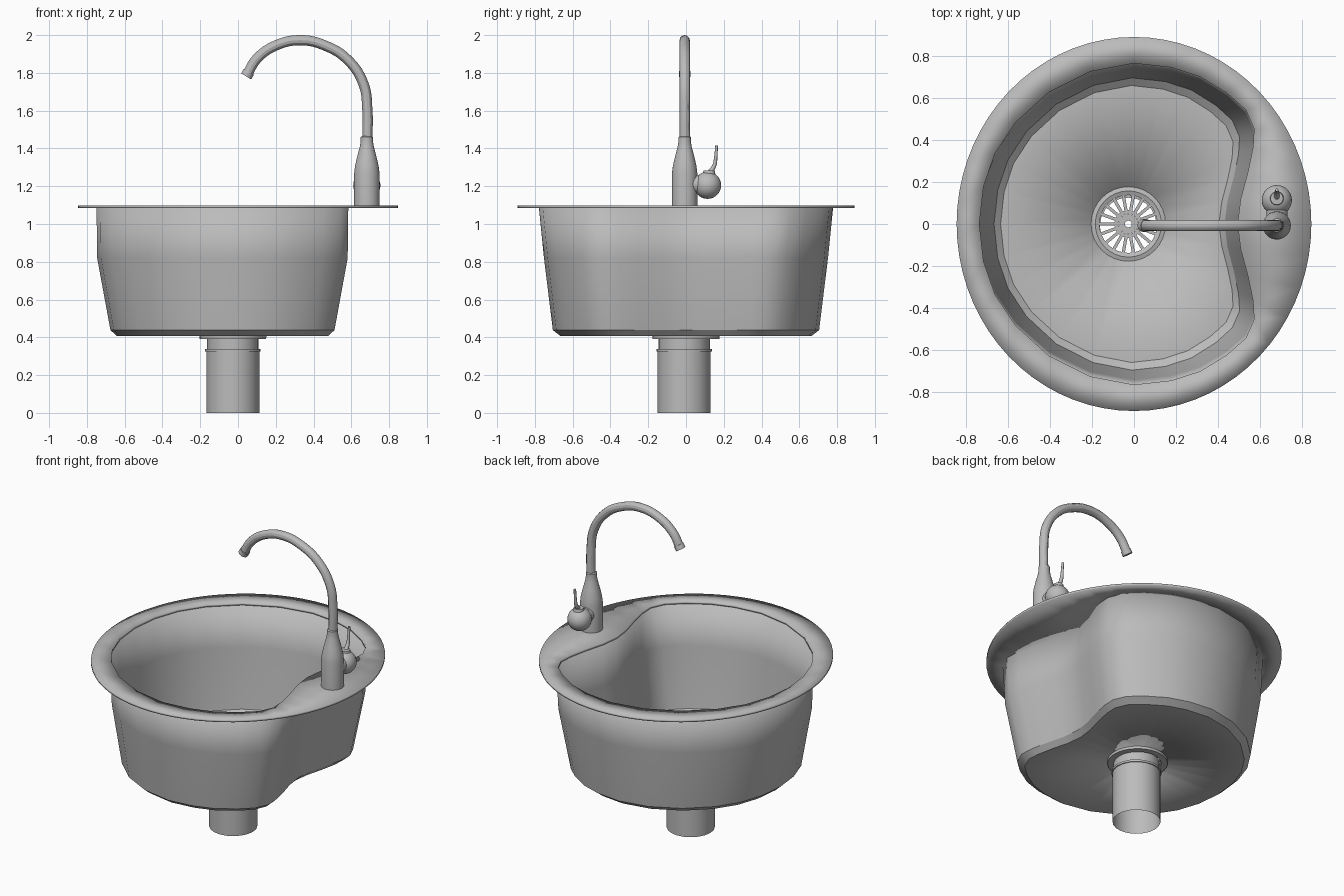
import bpy
import bmesh
from math import cos, sin, pi, radians
from mathutils import Matrix, Vector

if "Cube" in bpy.data.objects:
    bpy.data.objects.remove(bpy.data.objects["Cube"])

STEEL = (0.5, 0.5, 0.5, 1)
steel = bpy.data.materials.new("brushed_steel")
steel.use_nodes = True
steel.diffuse_color = STEEL
steel.node_tree.nodes["Principled BSDF"].inputs["Base Color"].default_value = STEEL


def finish(obj, angle=30):
    if not obj.data.materials:
        obj.data.materials.append(steel)
    bpy.ops.object.select_all(action="DESELECT")
    obj.select_set(True)
    bpy.context.view_layer.objects.active = obj
    if obj.type == "CURVE":
        bpy.ops.object.convert(target="MESH")
        obj = bpy.context.object
    bpy.ops.object.shade_smooth_by_angle(angle=radians(angle))
    return obj


def from_bmesh(name, bm, thickness=0, angle=30):
    bmesh.ops.recalc_face_normals(bm, faces=bm.faces)
    mesh = bpy.data.meshes.new(name)
    bm.to_mesh(mesh)
    bm.free()
    obj = bpy.data.objects.new(name, mesh)
    bpy.context.collection.objects.link(obj)
    if thickness:
        mod = obj.modifiers.new("sheet", "SOLIDIFY")
        mod.thickness = thickness
        mod.offset = 0
    return finish(obj, angle)


def add_loop(bm, points):
    verts = [bm.verts.new(p) for p in points]
    edges = [bm.edges.new((v, verts[i - 1])) for i, v in enumerate(verts)]
    return verts, edges


def bridge(bm, a, b):
    for i in range(len(a)):
        bm.faces.new((a[i - 1], a[i], b[i], b[i - 1]))


def ellipse(rx, ry, z, n, cx=0, cy=0):
    return [(cx + rx * cos(2 * pi * i / n), cy + ry * sin(2 * pi * i / n), z)
            for i in range(n)]


def lathe(name, profile, centre, n=32, axis="Z", closed=False):
    """Revolve (radius, height) pairs; zero radius makes a tip."""
    bm = bmesh.new()
    rings = [[bm.verts.new(p) for p in ellipse(max(r, 1e-4), max(r, 1e-4), z, n)]
             for r, z in profile]
    for a, b in zip(rings, rings[1:]):
        bridge(bm, a, b)
    if closed:
        bridge(bm, rings[-1], rings[0])
    if axis == "Y":
        bm.transform(Matrix.Rotation(-pi / 2, 4, "X"))
    bm.transform(Matrix.Translation(centre))
    return from_bmesh(name, bm)


def tube(name, points, depth, radii=None):
    curve = bpy.data.curves.new(name, "CURVE")
    curve.dimensions = "3D"
    curve.bevel_depth = depth
    curve.bevel_resolution = 4
    curve.resolution_u = 6
    curve.use_fill_caps = True
    spline = curve.splines.new("BEZIER")
    spline.bezier_points.add(len(points) - 1)
    for i, (bp, co) in enumerate(zip(spline.bezier_points, points)):
        bp.co = co
        bp.handle_left_type = bp.handle_right_type = "AUTO"
        bp.radius = radii[i] if radii else 1
    obj = bpy.data.objects.new(name, curve)
    bpy.context.collection.objects.link(obj)
    return finish(obj)


# Kidney outline of the bowl: back half, mirrored to the front
HALF = [(-.745, 0), (-.725, .18), (-.67, .34), (-.57, .49), (-.41, .635),
        (-.21, .735), (0, .775), (.18, .755), (.32, .71), (.45, .63),
        (.54, .55), (.58, .46), (.575, .37), (.55, .25), (.515, .12), (.5, 0)]
OUTLINE = HALF + [(x, -y) for x, y in HALF[-2:0:-1]]
MID_X = -0.08
DRAIN_X = -0.027


def bowl_ring(sx, sy, z):
    return [(MID_X + (x - MID_X) * sx, y * sy, z) for x, y in OUTLINE]


# Bowl: tapered wall, chamfered foot, floor with a drain hole
bm = bmesh.new()
rings = [add_loop(bm, bowl_ring(*r)) for r in
         [(1, 1, 1.09), (.995, .965, .82), (.89, .905, .44), (.84, .855, .41)]]
for a, b in zip(rings, rings[1:]):
    bridge(bm, a[0], b[0])
hole = add_loop(bm, ellipse(.15, .15, .41, 32, DRAIN_X))
bmesh.ops.triangle_fill(bm, edges=rings[-1][1] + hole[1], use_beauty=True)
from_bmesh("bowl", bm, 0.008)

# Flat oval rim around the opening
bm = bmesh.new()
outer = add_loop(bm, ellipse(.847, .893, 1.091, 72))
inner = add_loop(bm, bowl_ring(.99, .99, 1.091))
bmesh.ops.triangle_fill(bm, edges=outer[1] + inner[1], use_beauty=True)
from_bmesh("rim", bm, 0.014)

# Drain flange, strainer and open pipe
lathe("drain_flange", [(.176, .39), (.178, .418), (.158, .424), (.138, .416), (.138, .39)],
      (DRAIN_X, 0, 0), closed=True)
lathe("strainer_ring", [(.05, .406), (.066, .406), (.066, .414), (.05, .414)],
      (DRAIN_X, 0, 0), closed=True)

bm = bmesh.new()
SPOKES = 18
for i in range(SPOKES):
    place = (Matrix.Translation((DRAIN_X, 0, .41))
             @ Matrix.Rotation(2 * pi * i / SPOKES, 4, "Z")
             @ Matrix.Translation((.08, 0, 0))
             @ Matrix.Diagonal((.128, .015, .008, 1)))
    bmesh.ops.create_cube(bm, size=1, matrix=place)
from_bmesh("strainer_spokes", bm)

PIPE = (DRAIN_X, -.01, 0)
lathe("drain_pipe", [(.141, 0), (.141, .325), (.147, .325), (.147, .338),
                     (.136, .338), (.136, .4)], PIPE, 20)

# Tap body with tapered shoulder and collar
TAP = Vector((.682, -.007, 0))
lathe("tap_body", [(0, 1.09), (.067, 1.09), (.067, 1.27), (.062, 1.31), (.05, 1.36),
                   (.037, 1.41), (.033, 1.435), (.033, 1.46), (.026, 1.465), (0, 1.465)], TAP)

# Swan-neck spout and its nozzle
PATH = [(.685, 1.45), (.685, 1.6), (.665, 1.74), (.58, 1.87), (.46, 1.945),
        (.33, 1.973), (.2, 1.945), (.1, 1.875), (.045, 1.785)]
neck = [Vector((x, TAP.y, z)) for x, z in PATH]
tube("spout", neck, .027)
direction = (neck[-1] - neck[-2]).normalized()
tube("nozzle", [neck[-1] - direction * .025, neck[-1] + direction * .004], .031)

# Side handle: arm, ball and thin lever
lathe("handle_arm", [(0, .03), (.05, .03), (.05, .12), (0, .12)],
      (TAP.x, 0, 1.21), axis="Y")
BALL_R = .072
lathe("handle_ball", [(BALL_R * sin(pi * i / 14), -BALL_R * cos(pi * i / 14))
                      for i in range(15)], (TAP.x, .114, 1.205), 28, axis="Y")
lathe("lever_collar", [(0, 1.25), (.036, 1.25), (.03, 1.282), (0, 1.284)],
      (TAP.x, .122, 0), 20)
tube("lever", [(TAP.x, .125, 1.27), (TAP.x, .15, 1.31), (TAP.x, .158, 1.36),
               (TAP.x, .162, 1.415)], .012, [1.2, .9, .7, .6])
